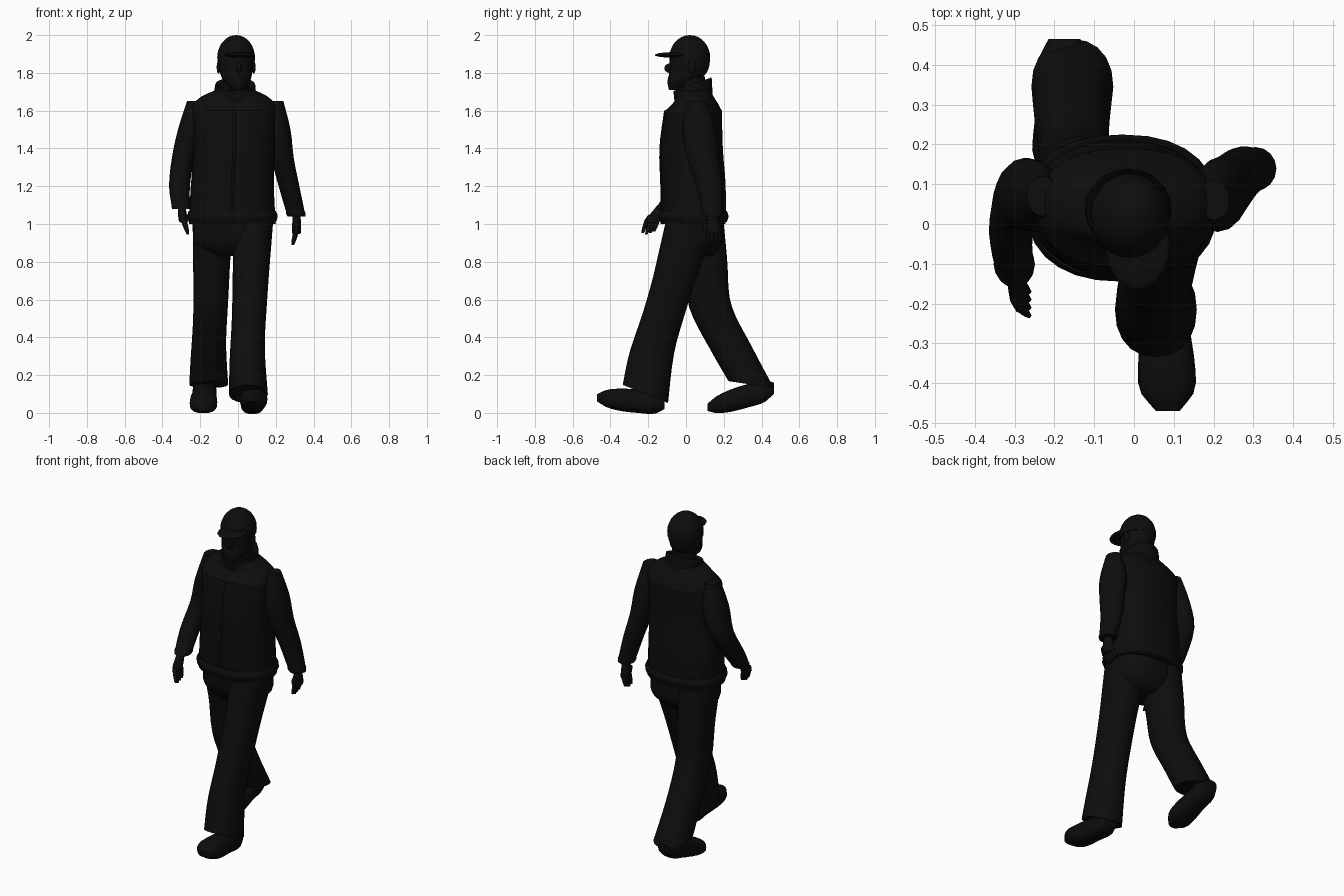
import bpy
import bmesh
from math import cos, sin, pi, copysign, radians
from mathutils import Matrix, Vector

cube = bpy.data.objects.get("Cube")
if cube:
    bpy.data.objects.remove(cube, do_unlink=True)

black = bpy.data.materials.new("near_black")
shade = (.004, .004, .004, 1)
black.use_nodes = True
black.diffuse_color = shade
black.node_tree.nodes["Principled BSDF"].inputs["Base Color"].default_value = shade


def finish(name, bm):
    """Turn the bmesh into a smooth, coloured object."""
    bmesh.ops.recalc_face_normals(bm, faces=bm.faces)
    mesh = bpy.data.meshes.new(name)
    bm.to_mesh(mesh)
    bm.free()
    mesh.materials.append(black)
    part = bpy.data.objects.new(name, mesh)
    bpy.context.collection.objects.link(part)
    bpy.ops.object.select_all(action="DESELECT")
    part.select_set(True)
    bpy.context.view_layer.objects.active = part
    bpy.ops.object.shade_smooth_by_angle(angle=radians(50))


def sample(values, t):
    """Smooth curve through evenly spaced numbers or vectors."""
    last = len(values) - 1
    place = t * last
    index = min(int(place), max(last - 1, 0))
    before, start, end, after = (
        values[max(0, min(last, index + step))] for step in (-1, 0, 1, 2))
    f = place - index
    leave, arrive = (end - before) / 2, (after - start) / 2
    bulge = f * (1 - f)
    return (start + (end - start) * (f * f * (3 - 2 * f))
            + leave * (bulge * (1 - f)) - arrive * (bulge * f))


def tube(name, centres, widths, depths, tilts=(0,), square=2,
         along_y=False, steps=12, sides=20):
    """Loft rounded sections along a path; each profile is spread evenly."""
    centres = [Vector(centre) for centre in centres]
    bm = bmesh.new()
    rings = []
    for step in range(steps + 1):
        t = step / steps
        width, depth = sample(widths, t), sample(depths, t)
        tilt, centre = sample(tilts, t), sample(centres, t)
        ring = []
        for side in range(sides):
            angle = 2 * pi * side / sides
            a, b = (copysign(abs(wave) ** (2 / square), wave)
                    for wave in (cos(angle), sin(angle)))
            across, deep = a * width, b * depth
            offset = (across, 0, deep) if along_y else (across, deep, tilt * deep)
            ring.append(bm.verts.new(centre + Vector(offset)))
        rings.append(ring)
    for lower, upper in zip(rings, rings[1:]):
        for side in range(sides):
            bm.faces.new((lower[side - 1], lower[side], upper[side], upper[side - 1]))
    bm.faces.new(rings[0])
    bm.faces.new(rings[-1])
    finish(name, bm)


def ball(name, centre, radii):
    bm = bmesh.new()
    bmesh.ops.create_uvsphere(
        bm, u_segments=20, v_segments=12, radius=1,
        matrix=Matrix.Translation(centre) @ Matrix.Diagonal((*radii, 1)))
    finish(name, bm)


# Padded vest: body, sloping shoulders, hem band and zip
body_path = [(-.03, .04, 1), (-.03, .04, 1.2), (-.02, .03, 1.4), (-.02, .04, 1.6)]
body_depths = [.17, .17, .165, .15]
tube("vest_body", body_path, [.23, .22, .215, .225], body_depths, square=2.3, sides=28)
tube("vest_shoulders", [body_path[-1], (-.02, .05, 1.65), (-.015, .04, 1.71)],
     [.225, .22, .18, .1], [.15, .125, .1, .09], square=2.3, sides=28)
tube("vest_hem", [(-.03, .04, 1.01), (-.03, .04, 1.07)],
     [.23, .24, .23], [.175, .185, .175], square=2.3, sides=28)
tube("vest_zip", [(x, y - depth, z) for (x, y, z), depth in zip(body_path, body_depths)],
     [.007], [.006], sides=8)

# Standing collar that rises to the back, folding over to an inner wall
tube("collar", [(-.015, .04, 1.66), (-.015, .035, 1.74), (-.015, .035, 1.7)],
     [.11, .105, .08], [.1, .1, .08], tilts=[.2, .35, .35])
tube("neck", [(-.01, .04, 1.66), (-.01, .03, 1.78)], [.07], [.07])


# Hands with four relaxed fingers and a thumb
def hand(side, wrist, knuckle, tip):
    wrist, knuckle, tip = Vector(wrist), Vector(knuckle), Vector(tip)
    middle = (wrist + knuckle) / 2
    tube(side + "_palm", [wrist, knuckle, knuckle.lerp(tip, .2)],
         [.02, .024, .012], [.026, .04, .034], sides=12)
    for finger in range(4):
        shift = Vector((0, (finger - 1.5) * .02, abs(finger - 1) * .007))
        tube(f"{side}_finger_{finger + 1}", [knuckle + shift, tip + shift],
             [.012, .012, .007], [.012, .012, .007], steps=5, sides=8)
    forward = Vector((0, -.04, -.015))
    tube(side + "_thumb", [middle, middle + forward, knuckle + forward],
         [.014, .013, .008], [.014, .013, .008], steps=6, sides=8)


# Sleeves with a cuff at the wrist
def sleeve(side, path):
    tube(side + "_sleeve", path, [.04, .068, .06, .055, .048],
         [.05, .09, .085, .07, .05], sides=16)
    wrist = Vector(path[-1])
    tube(side + "_cuff", [wrist, wrist.lerp(Vector(path[-2]), .2)],
         [.047, .052, .049], [.05, .055, .053], sides=16, steps=4)


sleeve("left", [(.2, .06, 1.65), (.21, .07, 1.5), (.235, .09, 1.35),
                (.27, .125, 1.2), (.31, .14, 1.04)])
sleeve("right", [(-.23, .07, 1.65), (-.25, .07, 1.5), (-.29, .07, 1.35),
                 (-.31, -.02, 1.2), (-.3, -.11, 1.08)])
hand("left", (.31, .14, 1.06), (.31, .145, .96), (.29, .15, .89))
hand("right", (-.3, -.125, 1.1), (-.29, -.175, 1.02), (-.265, -.2, .945))


# Trousers: left leg strides forward, right leg trails behind
def trouser_leg(side, path, hem_tilt):
    tube(side + "_trouser_leg", path, [.105, .095, .09, .103],
         [.14, .115, .115, .12], tilts=[0, 0, 0, hem_tilt], square=2.2, steps=16)


tube("trouser_seat", [(-.03, .04, 1.04), (-.03, .05, .83)],
     [.205, .205, .2, .12], [.15, .15, .14, .09], square=2.4, sides=24)
trouser_leg("left", [(.08, .03, 1), (.07, -.04, .78), (.06, -.11, .55),
                     (.05, -.18, .32), (.055, -.215, .1)], -.4)
trouser_leg("right", [(-.135, .06, 1), (-.14, .1, .78), (-.145, .13, .56),
                      (-.155, .24, .34), (-.155, .345, .15)], -.15)


# Shoes
def shoe(side, heel, toe):
    tube(side + "_shoe", [heel, toe], [.04, .063, .06, .07, .07, .03],
         [.03, .06, .062, .06, .047, .02], square=2.6, along_y=True)


shoe("left", (.075, -.115, .05), (.085, -.47, .08))
shoe("right", (-.175, .465, .13), (-.185, .115, .03))

# Head, turned slightly to its left
tube("head", [(0, -.06, 1.71), (-.01, .01, 1.8), (-.01, .02, 1.9)],
     [.03, .075, .09, .095], [.03, .085, .105, .105])
ball("nose", (.006, -.085, 1.825), (.014, .03, .025))
ball("mouth", (.005, -.075, 1.775), (.025, .02, .014))
ball("left_ear", (.083, .03, 1.83), (.01, .02, .035))
ball("right_ear", (-.103, .03, 1.83), (.01, .02, .035))

# Cap: a dome with a straight band and a forward brim
arc = [radians(angle) for angle in range(-10, 90, 11)]
tube("cap", [(-.01, .02, 1.88 + .12 * sin(angle)) for angle in arc],
     [.1 * cos(angle) for angle in arc], [.108 * cos(angle) for angle in arc],
     steps=len(arc) - 1, sides=24)
ball("cap_brim", (.01, -.06, 1.895), (.08, .105, .015))
